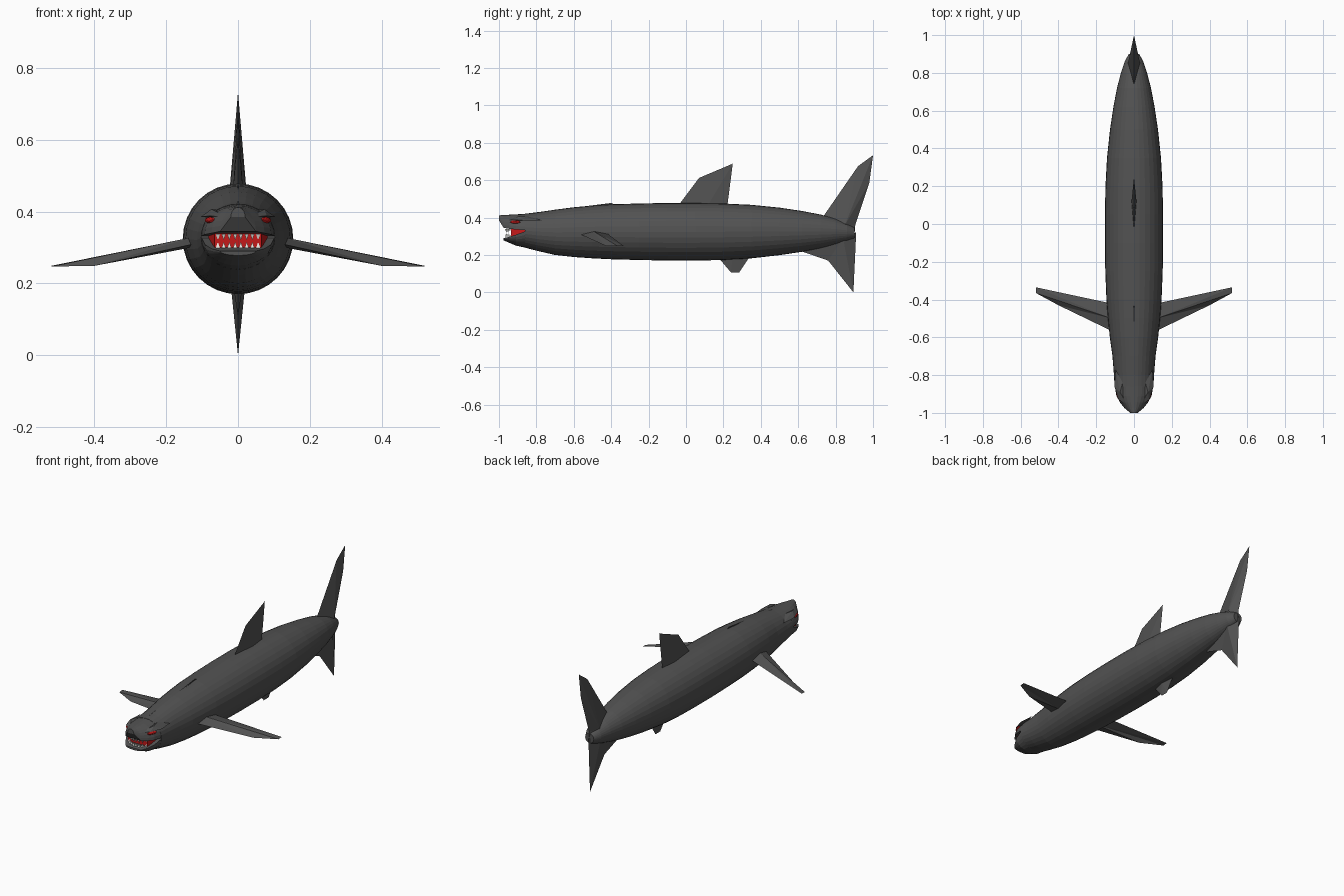
import bpy, bmesh, math
from mathutils import Vector

if "Cube" in bpy.data.objects:
    bpy.data.objects.remove(bpy.data.objects["Cube"])


def material(name, rgb):
    m = bpy.data.materials.new(name)
    m.diffuse_color = (*rgb, 1)
    m.use_nodes = True
    m.node_tree.nodes["Principled BSDF"].inputs["Base Color"].default_value = m.diffuse_color
    return m


SKIN = material("skin", (0.085, 0.085, 0.085))
RED = material("red", (0.55, 0.01, 0.01))
WHITE = material("tooth_white", (0.8, 0.8, 0.75))


def finish(name, bm, mat, mirror=False):
    bmesh.ops.recalc_face_normals(bm, faces=bm.faces)
    me = bpy.data.meshes.new(name)
    bm.to_mesh(me)
    bm.free()
    me.materials.append(mat)
    ob = bpy.data.objects.new(name, me)
    bpy.context.collection.objects.link(ob)
    if mirror:
        ob.modifiers.new("mirror", 'MIRROR')
    return ob


def loft(name, rings, n, arc, mat):
    """Rings are (y, z, half width, height); arc pi gives a half shell with a flat base."""
    bm = bmesh.new()
    count = n if arc > 6 else n + 1
    rows = []
    for y, z, w, h in rings:
        rows.append([bm.verts.new((w * math.cos(arc * i / n), y, z + h * math.sin(arc * i / n)))
                     for i in range(count)])
    for a, b in zip(rows, rows[1:]):
        for i in range(count):
            j = (i + 1) % count
            bm.faces.new((a[i], a[j], b[j], b[i]))
    bm.faces.new(rows[0])
    bm.faces.new(rows[-1])
    return finish(name, bm, mat)


def fin(name, outline, root, offset, mirror=False):
    """Outline fanned to two apexes at the root, so it thins to a sharp edge."""
    bm = bmesh.new()
    edge = [bm.verts.new(p) for p in outline]
    for s in (1, -1):
        apex = bm.verts.new(Vector(root) + s * Vector(offset))
        for i, v in enumerate(edge):
            bm.faces.new((v, edge[(i + 1) % len(edge)], apex))
    return finish(name, bm, SKIN, mirror)


def flat(points):
    return [(0, y, z) for y, z in points]


# Torso
loft("body", [
    (-0.86, .330, .103, .091), (-0.80, .325, .106, .102), (-0.70, .321, .114, .121),
    (-0.60, .322, .128, .133), (-0.50, .323, .138, .141), (-0.40, .324, .146, .147),
    (-0.25, .324, .152, .151), (-0.10, .324, .154, .154), (0.05, .324, .154, .154),
    (0.20, .324, .151, .151), (0.35, .325, .143, .143), (0.50, .326, .127, .127),
    (0.62, .326, .109, .109), (0.72, .326, .090, .090), (0.80, .325, .069, .069),
    (0.86, .322, .049, .049), (0.90, .318, .028, .028)], 32, math.tau, SKIN)

# Head: snout above, jaw below, with a gap between
loft("snout", [(-0.85, .332, .103, .088), (-0.91, .336, .093, .081), (-0.945, .340, .074, .075),
               (-0.975, .345, .050, .068), (-1.0, .385, .020, .027)], 14, math.pi, SKIN)
loft("lower_jaw", [(-0.85, .330, .103, -.093), (-0.91, .308, .092, -.058),
                   (-0.945, .297, .074, -.032), (-0.975, .290, .050, -.012)], 14, math.pi, SKIN)

# Mouth lining
bm = bmesh.new()
bmesh.ops.create_cube(bm, size=1)
for v in bm.verts:
    v.co = (v.co.x * (.13 if v.co.y < 0 else .17), -.89 + v.co.y * .09, .318 + v.co.z * .05)
finish("mouth", bm, RED)

# Teeth in two rows
for name, z, side in (("upper_teeth", .334, -1), ("lower_teeth", .302, 1)):
    bm = bmesh.new()
    for i in range(8):
        x = -.056 + .016 * i
        y = -.962 + 9 * x * x
        r = .006
        base = [bm.verts.new((x + dx * r, y + dy * r, z - side * .004))
                for dx, dy in ((-1, -1), (1, -1), (1, 1), (-1, 1))]
        tip = bm.verts.new((x, y, z + side * .014))
        bm.faces.new(base)
        for k in range(4):
            bm.faces.new((base[k], base[(k + 1) % 4], tip))
    finish(name, bm, WHITE)

# Eyes and the brows over them
bm = bmesh.new()
bmesh.ops.create_icosphere(bm, subdivisions=2, radius=1)
for v in bm.verts:
    v.co = (.077 + v.co.x * .012 - v.co.y * -.010, -.913 + v.co.y * .028, .376 + v.co.z * .009)
finish("eyes", bm, RED, True)
fin("brows", [(.030, -.968, .385), (.080, -.93, .388), (.104, -.86, .385), (.098, -.77, .385),
              (.06, -.84, .405)], (.070, -.89, .395), (.004, 0, .012), True)

# Ridge along the nape
fin("nape_ridge", flat([(-.97, .405), (-.80, .428), (-.40, .478), (-.37, .465), (-.70, .42)]),
    (0, -.72, .43), (.010, 0, 0))

# Fins on the centre line
fin("dorsal_fin", flat([(-.04, .465), (.07, .612), (.25, .688), (.22, .455), (.10, .44)]),
    (0, .12, .47), (.013, 0, 0))
fin("anal_fin", flat([(.17, .19), (.24, .107), (.285, .107), (.34, .19)]),
    (0, .25, .185), (.012, 0, 0))
fin("upper_tail", flat([(.73, .400), (.92, .675), (1.0, .733), (.98, .585), (.905, .36),
                        (.90, .30), (.80, .33)]), (0, .85, .36), (.032, 0, 0))
fin("lower_tail", flat([(.61, .222), (.76, .17), (.895, 0), (.91, .32), (.80, .30)]),
    (0, .84, .29), (.030, 0, 0))

# Pectoral fins
fin("pectoral_fins", [(.10, -.575, .315), (.40, -.43, .249), (.52, -.365, .247),
                      (.52, -.335, .249), (.10, -.425, .318)],
    (.12, -.50, .316), (0, 0, .014), True)
